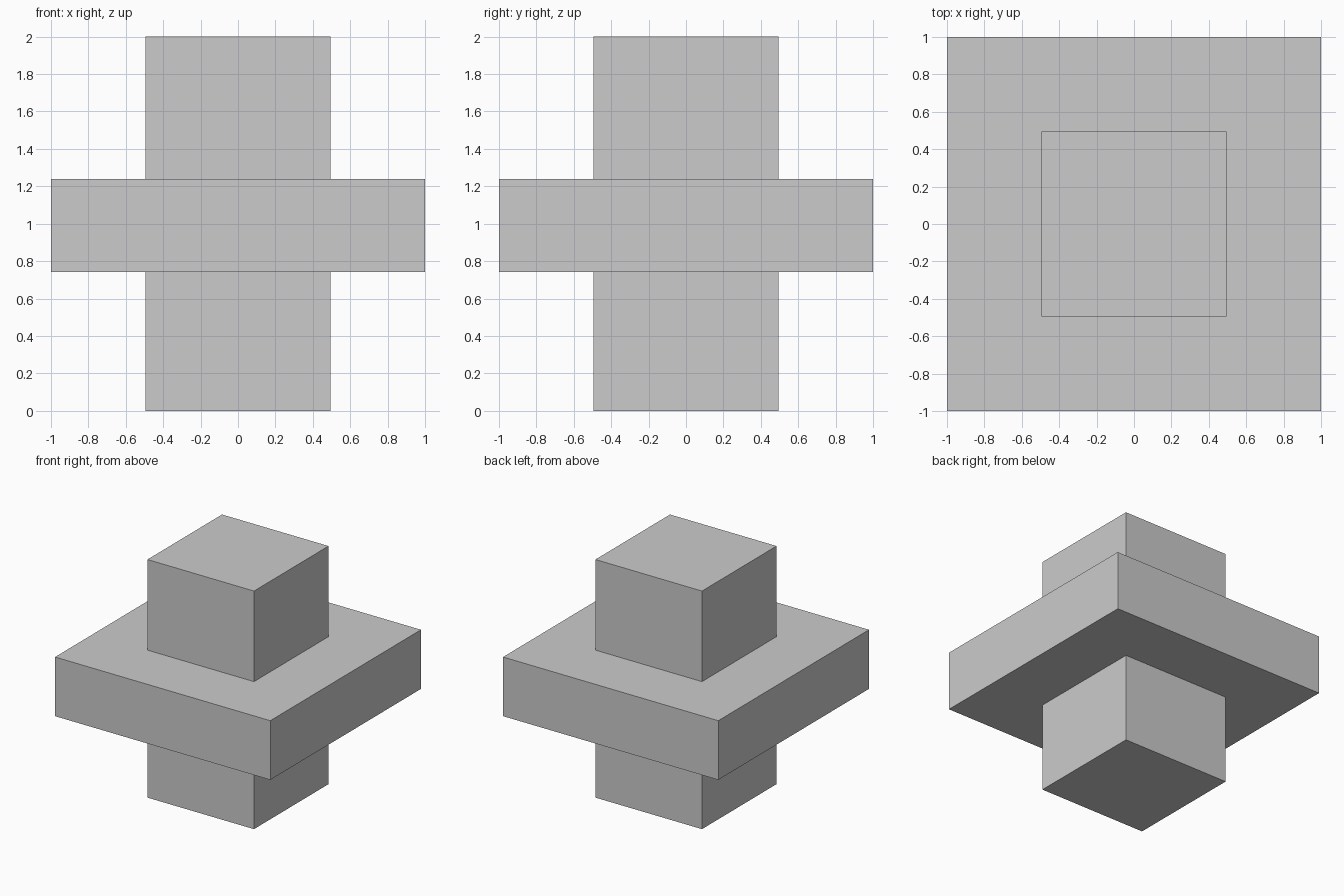
import bpy

if "Cube" in bpy.data.objects:
    bpy.data.objects.remove(bpy.data.objects["Cube"])


def box(name, half_width, z_min, z_max):
    """Square block centred on the z axis."""
    bpy.ops.mesh.primitive_cube_add(size=1, location=(0, 0, (z_min + z_max) / 2))
    block = bpy.context.object
    block.name = name
    block.scale = (2 * half_width, 2 * half_width, z_max - z_min)
    bpy.ops.object.transform_apply(location=False, rotation=False, scale=True)
    return block


# Upright square post running the full height
box("post", 0.495, 0, 2)

# Wide square slab around the middle of the post
box("slab", 1.0, 0.742, 1.239)
